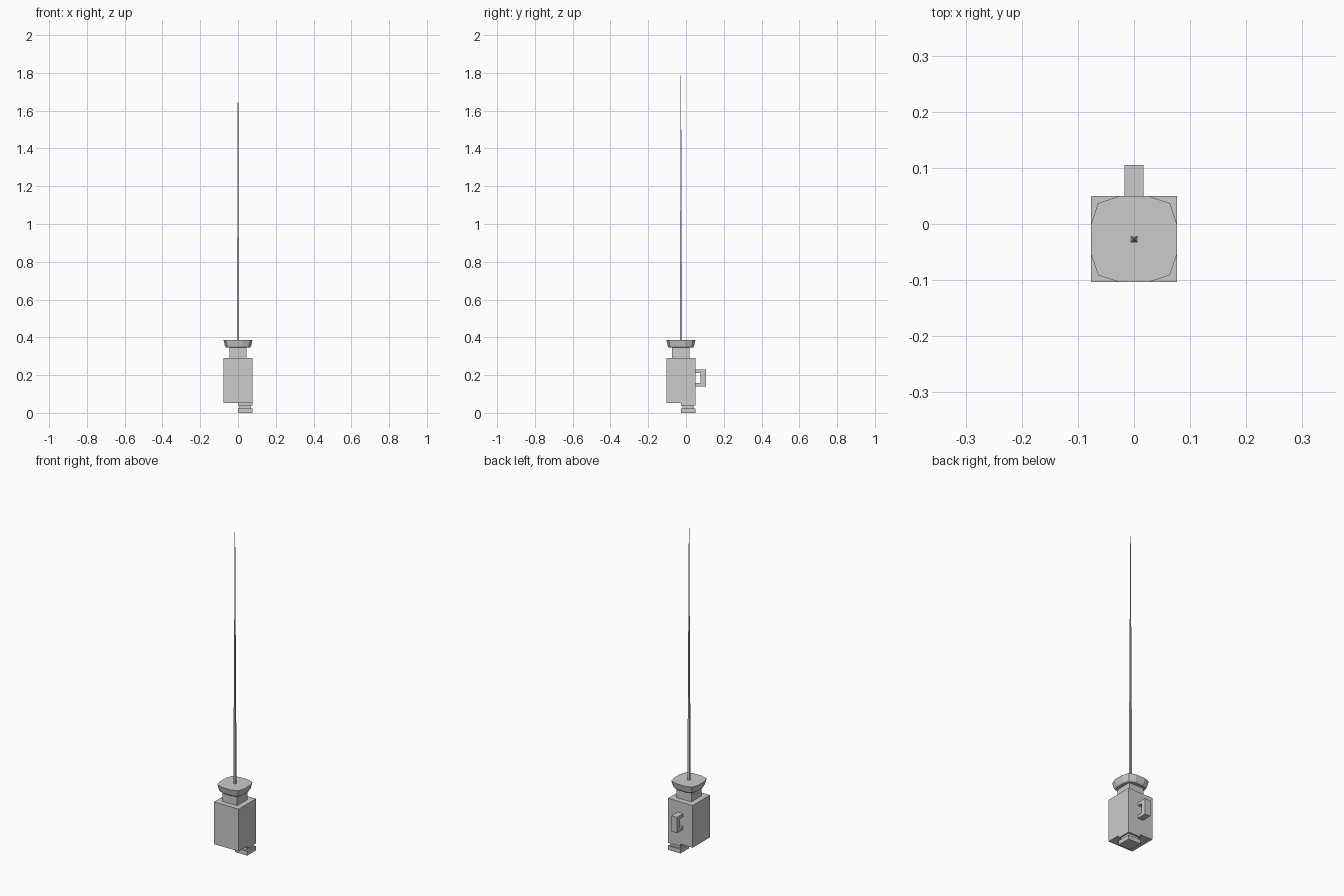
import bpy, bmesh
from math import pi, sqrt
from mathutils import Matrix

if "Cube" in bpy.data.objects:
    bpy.data.objects.remove(bpy.data.objects["Cube"])

CY = -0.027  # axis of the body in y


def finish(name, bm):
    bmesh.ops.recalc_face_normals(bm, faces=bm.faces)
    me = bpy.data.meshes.new(name)
    bm.to_mesh(me)
    bm.free()
    ob = bpy.data.objects.new(name, me)
    bpy.context.collection.objects.link(ob)
    return ob


def box(name, x, y, z):
    bm = bmesh.new()
    bmesh.ops.create_cube(bm, size=1)
    for v in bm.verts:
        for i, (lo, hi) in enumerate((x, y, z)):
            v.co[i] = lo if v.co[i] < 0 else hi
    return finish(name, bm)


def square(name, r, z0, z1):
    return box(name, (-r, r), (CY - r, CY + r), (z0, z1))


def loft(name, rings):
    bm = bmesh.new()
    loops = [[bm.verts.new(p) for p in ring] for ring in rings]
    for a, b in zip(loops, loops[1:]):
        n = len(a)
        for i in range(n):
            bm.faces.new((a[i], a[(i + 1) % n], b[(i + 1) % n], b[i]))
    bm.faces.new(loops[0][::-1])
    bm.faces.new(loops[-1])
    return finish(name, bm)


# Main body and neck
square("body", 0.0765, 0.053, 0.29)
square("neck", 0.046, 0.29, 0.347)

# Cap: flaring twelve-sided rounded square
corner = [(0.0765, 0.027), (0.064, 0.064), (0.027, 0.0765)]
outline = []
for k in range(4):
    for x, y in corner:
        for _ in range(k):
            x, y = -y, x
        outline.append((x, y))
loft("cap", [[(x * s, CY + y * s, z) for x, y in outline]
             for s, z in ((0.83, 0.345), (0.9, 0.352), (1.0, 0.385))])

# Stepped foot under the back right corner
box("foot_top", (0, 0.0765), (CY, 0.0495), (0.04, 0.053))
box("foot_waist", (0.008, 0.068), (CY + 0.008, 0.041), (0.024, 0.04))
box("foot_pad", (0, 0.0765), (CY, 0.0495), (0, 0.024))

# C-shaped handle on the back
c_shape = [(0.0495, 0.14), (0.105, 0.14), (0.105, 0.229), (0.0495, 0.229),
           (0.0495, 0.212), (0.077, 0.212), (0.077, 0.157), (0.0495, 0.157)]
loft("handle", [[(x, y, z) for y, z in c_shape] for x in (-0.017, 0.017)])

# Long tapering four-sided antenna
bm = bmesh.new()
bmesh.ops.create_cone(bm, cap_ends=True, segments=4, radius1=0.006 * sqrt(2),
                      radius2=0, depth=1.617)
bmesh.ops.rotate(bm, verts=bm.verts, matrix=Matrix.Rotation(pi / 4, 3, 'Z'))
bmesh.ops.translate(bm, verts=bm.verts, vec=(0, CY, 2 - 1.617 / 2))
bmesh.ops.remove_doubles(bm, verts=bm.verts, dist=1e-5)
finish("antenna", bm)
